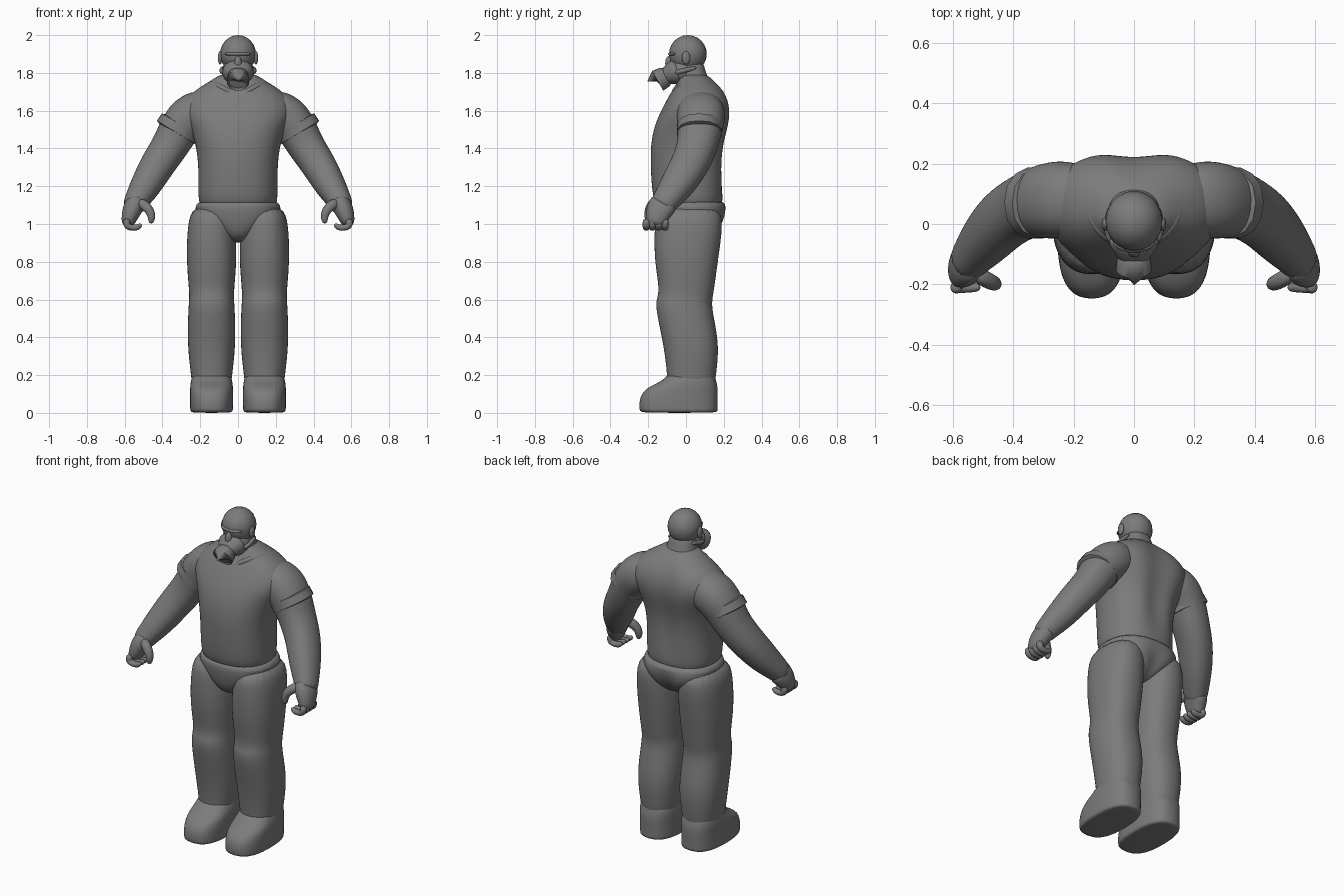
import bpy, bmesh, math
from mathutils import Matrix, Vector

cube = bpy.data.objects.get("Cube")
if cube:
    bpy.data.objects.remove(cube)

shade = 0.2
grey = bpy.data.materials.new("plain grey")
grey.use_nodes = True
grey.diffuse_color = (shade, shade, shade, 1)
grey.node_tree.nodes["Principled BSDF"].inputs["Base Color"].default_value = grey.diffuse_color


def finish(name, bm, mirror=False, subdivide=True):
    """Turn a bmesh into a smooth object, optionally mirrored to the other side."""
    bmesh.ops.recalc_face_normals(bm, faces=bm.faces)
    mesh = bpy.data.meshes.new(name)
    bm.to_mesh(mesh)
    bm.free()
    mesh.materials.append(grey)
    obj = bpy.data.objects.new(name, mesh)
    bpy.context.collection.objects.link(obj)
    if mirror:
        obj.modifiers.new("mirror", 'MIRROR')
    if subdivide:
        smooth = obj.modifiers.new("smooth", 'SUBSURF')
        smooth.levels = smooth.render_levels = 2
    bpy.ops.object.select_all(action='DESELECT')
    obj.select_set(True)
    bpy.context.view_layer.objects.active = obj
    bpy.ops.object.shade_smooth_by_angle(angle=math.radians(50))


def skin(rings):
    """Bridge equal rings of points and cap both ends."""
    bm = bmesh.new()
    loops = [[bm.verts.new(point) for point in ring] for ring in rings]
    for lower, upper in zip(loops, loops[1:]):
        for i in range(len(lower)):
            bm.faces.new((lower[i - 1], lower[i], upper[i], upper[i - 1]))
    bm.faces.new(loops[0])
    bm.faces.new(loops[-1])
    return bm


def outline(sides, power):
    """Points of a unit circle, squared off as the power grows."""
    points = []
    for i in range(sides):
        angle = math.tau * i / sides
        c, s = math.cos(angle), math.sin(angle)
        points.append((math.copysign(abs(c) ** (2 / power), c),
                       math.copysign(abs(s) ** (2 / power), s)))
    return points


def stack(levels, centre=0, sides=20, power=2.3):
    """Level rings, each (height, half width, reach to the front, reach to the back)."""
    rings = []
    for z, half, front, back in levels:
        middle, depth = (back - front) / 2, (back + front) / 2
        rings.append([Vector((centre + half * u, middle + depth * v, z))
                      for u, v in outline(sides, power)])
    return skin(rings)


def limb(path, flatten=1, sides=14):
    """Rings across a path, each (x, y, z, radius); flatten scales them in depth."""
    centres = [Vector(step[:3]) for step in path]
    rings = []
    for k, centre in enumerate(centres):
        ahead = centres[min(k + 1, len(centres) - 1)]
        along = (ahead - centres[max(k - 1, 0)]).normalized()
        depth = Vector((0, 1, 0))
        depth = (depth - along * depth.dot(along)).normalized()
        side = depth.cross(along)
        radius = path[k][3]
        rings.append([centre + radius * (side * u + depth * (flatten * v))
                      for u, v in outline(sides, 2.2)])
    return skin(rings)


def ball(location, radii):
    bm = bmesh.new()
    placement = Matrix.Translation(location) @ Matrix.Diagonal((*radii, 1))
    bmesh.ops.create_uvsphere(bm, u_segments=20, v_segments=12, radius=1, matrix=placement)
    return bm


def groove(bm, low, high, depth):
    """Press in the middle of the back between two heights."""
    for v in bm.verts:
        if abs(v.co.x) < 0.01 and v.co.y > 0.1 and low < v.co.z < high:
            v.co.y -= depth


# Torso with spine groove
torso = stack([
    (1.06, .2, .15, .19), (1.14, .215, .18, .2), (1.3, .21, .19, .2), (1.42, .225, .19, .21),
    (1.52, .26, .17, .24), (1.61, .31, .13, .25), (1.7, .25, .08, .22),
    (1.76, .14, .04, .15), (1.8, .09, .03, .1)])
groove(torso, 1.2, 1.75, 0.03)
finish("torso", torso)

# Hips with a cleft at the back
hips = stack([
    (.9, .05, .1, .08), (.95, .1, .15, .17), (1.02, .22, .17, .22),
    (1.1, .235, .18, .22), (1.13, .2, .16, .19)])
groove(hips, .9, 1.08, 0.03)
finish("hips", hips)

# Legs with knee folds
leg_centre = 0.14
finish("legs", stack([
    (.1, .1, .1, .15), (.2, .11, .1, .16), (.36, .13, .12, .18), (.54, .125, .16, .14),
    (.6, .12, .16, .14), (.65, .12, .14, .15), (.8, .135, .17, .17),
    (1, .13, .17, .2), (1.1, .1, .15, .18)], leg_centre), mirror=True)

# Boots with flat soles
finish("boots", stack([
    (0, .11, .24, .17), (.01, .115, .25, .17), (.09, .115, .25, .17),
    (.14, .115, .2, .17), (.17, .11, .12, .16), (.22, .1, .09, .15)],
    leg_centre, power=2.6), mirror=True)

# Arms from the shoulder to the wrist
finish("arms", limb([
    (.12, .08, 1.63, .08), (.2, .08, 1.6, .12), (.27, .08, 1.56, .12), (.32, .07, 1.49, .11),
    (.36, .06, 1.41, .1), (.43, .02, 1.31, .095), (.49, -.05, 1.2, .085),
    (.54, -.11, 1.12, .065), (.56, -.14, 1.08, .06)], flatten=1.1), mirror=True)

# Sleeve cuffs stand a little off the arms
cuff = Vector((.3, .07, 1.53))
fall = Vector((.03, 0, -.05))
finish("sleeve_cuffs", limb([
    (*(cuff + fall * step), radius)
    for step, radius in ((0, .1), (.1, .117), (.9, .12), (1, .1))]), mirror=True, subdivide=False)

# Hands: palm, four curled fingers and thumb
finish("palms", limb([
    (.53, -.1, 1.13, .055), (.56, -.14, 1.08, .055), (.58, -.16, 1.02, .04),
    (.585, -.165, .99, .03)], flatten=1.4), mirror=True)
for k, name in enumerate(("index", "middle", "ring", "little")):
    y = -.21 + .033 * k
    finish(name + "_fingers", limb([
        (.59, y, 1.03, .022), (.59, y, .99, .022), (.57, y, .98, .02),
        (.53, y, .98, .018), (.51, y, 1, .012)], sides=8), mirror=True)
finish("thumbs", limb([
    (.53, -.16, 1.12, .03), (.48, -.19, 1.09, .03), (.455, -.2, 1.05, .025),
    (.46, -.2, 1, .015)], sides=8), mirror=True)

# Neck and head
finish("neck", stack([
    (1.7, .12, .04, .14), (1.77, .09, .04, .12), (1.82, .08, .05, .1), (1.87, .07, .05, .09)]))
for name, location, radii in (
        ("skull", (0, .01, 1.9), (.095, .1, .1)),
        ("jaw", (0, -.02, 1.81), (.085, .08, .07)),
        ("nose", (0, -.09, 1.85), (.02, .02, .04)),
        ("brow", (0, -.06, 1.9), (.07, .035, .015))):
    finish(name, ball(location, radii), subdivide=False)
finish("ears", ball((.095, 0, 1.88), (.012, .022, .035)), mirror=True, subdivide=False)

# Breathing mask with a round filter and side straps
finish("mask", limb([
    (0, -.03, 1.81, .09), (0, -.07, 1.8, .085), (0, -.1, 1.785, .06), (0, -.12, 1.775, .05)],
    flatten=.8))
front = Vector((0, -.1, 1.785))
forward = Vector((0, -.055, -.03))
finish("mask_filter", limb([
    (*(front + forward * step), radius)
    for step, radius in ((0, .045), (.2, .055), (.9, .06), (1, .05), (.9, .045))], sides=20),
    subdivide=False)
finish("mask_straps", limb([
    (.075, -.06, 1.8, .015), (.09, -.02, 1.81, .015), (.08, .06, 1.83, .012)], sides=8), mirror=True)

# Collar folds over the shoulders
finish("collar", limb([
    (.03, -.07, 1.69, .018), (.1, -.04, 1.73, .018), (.15, .02, 1.75, .018),
    (.16, .13, 1.72, .018)], sides=8), mirror=True)
